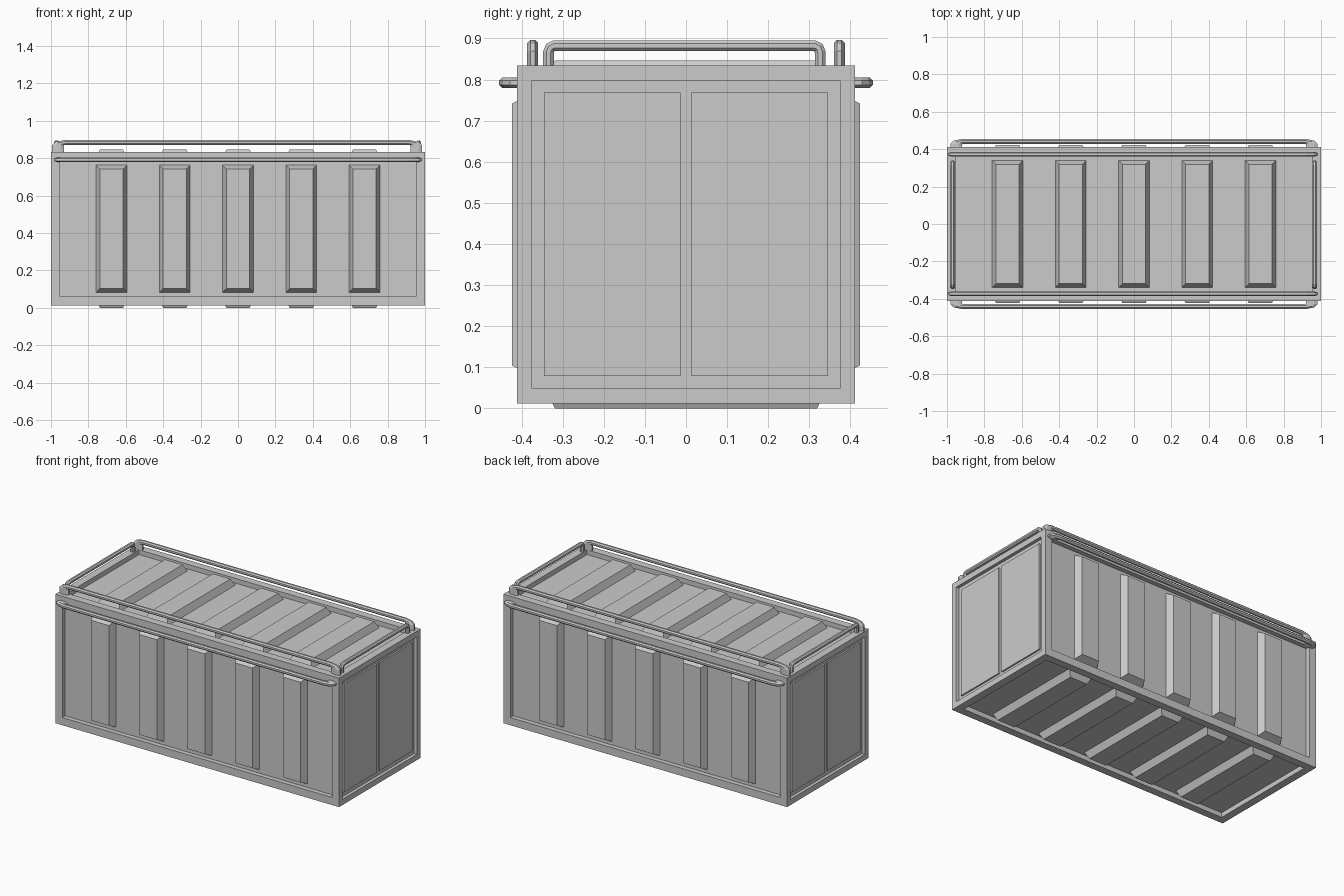
import bpy, bmesh, math
from mathutils import Vector, Matrix

if "Cube" in bpy.data.objects:
    bpy.data.objects.remove(bpy.data.objects["Cube"])

HX, HY, Z0, Z1 = 1.0, 0.411, 0.012, 0.834
ZC = (Z0 + Z1) / 2
HZ = (Z1 - Z0) / 2
RECESS, RIB_H = 0.03, 0.042


def finish(bm, name, matrix=None):
    if matrix:
        bm.transform(matrix)
    bmesh.ops.recalc_face_normals(bm, faces=bm.faces)
    me = bpy.data.meshes.new(name)
    bm.to_mesh(me)
    bm.free()
    ob = bpy.data.objects.new(name, me)
    bpy.context.collection.objects.link(ob)
    return ob


def basis(u, v, w, origin):
    """Matrix taking local x, y, z to the directions u, v, w."""
    m = Matrix((u, v, w)).transposed().to_4x4()
    m.translation = Vector(origin)
    return m


def box(name, center, size):
    bm = bmesh.new()
    bmesh.ops.create_cube(bm, size=1)
    bmesh.ops.scale(bm, vec=size, verts=bm.verts)
    return finish(bm, name, Matrix.Translation(center))


# Container body: a box with every face inset and pushed inwards
bm = bmesh.new()
bmesh.ops.create_cube(bm, size=2)
bmesh.ops.scale(bm, vec=(HX, HY, HZ), verts=bm.verts)
bm.normal_update()
for f in list(bm.faces):
    end = abs(f.normal.x) > 0.5
    n = f.normal.copy()
    bmesh.ops.inset_individual(bm, faces=[f], thickness=0.052 if end else 0.069)
    new = bmesh.ops.extrude_discrete_faces(bm, faces=[f])["faces"][0]
    bmesh.ops.translate(bm, verts=new.verts, vec=-n * (0.02 if end else RECESS))
finish(bm, "container_body", Matrix.Translation((0, 0, ZC)))

# Door leaves in both ends
for sx in (-1, 1):
    for sy in (-1, 1):
        box("door_leaf", (sx * 0.98, sy * 0.179, 0.424), (0.02, 0.332, 0.69))


# Pressed ribs on the sides, roof and floor
def rib(name, half_len, matrix):
    bm = bmesh.new()
    bmesh.ops.create_cube(bm, size=2)
    for v in bm.verts:
        top = v.co.z > 0
        v.co.x *= 0.062 if top else 0.084
        v.co.y *= half_len - (0.023 if top else 0)
        v.co.z = RIB_H if top else -0.004
    finish(bm, name, matrix)


X, Y, Z = Vector((1, 0, 0)), Vector((0, 1, 0)), Vector((0, 0, 1))
for i in range(-2, 3):
    x = i * 0.338
    for s in (-1, 1):
        rib("side_rib", HZ - 0.069, basis(X, Z, s * Y, (x, s * (HY - RECESS), ZC)))
        rib("roof_rib" if s > 0 else "floor_rib", HY - 0.069,
            basis(X, Y, s * Z, (x, 0, ZC + s * (HZ - RECESS))))


# Tubular rails: eight-sided bracket, stretched along its length
def rail(name, half_len, stretch, height, matrix):
    r = 0.0135
    a = half_len / stretch - r
    h = height - r
    left = [(-a, -0.005), (-a, h - 0.016), (-a + 0.004, h - 0.005), (-a + 0.015, h)]
    path = [Vector(p) for p in left + [(-p[0], p[1]) for p in reversed(left)]]
    bm = bmesh.new()
    rings = []
    for i, p in enumerate(path):
        d = (path[min(i + 1, len(path) - 1)] - path[max(i - 1, 0)]).normalized()
        if i == 1 or i == 2 or i == 5 or i == 6 or i == 3 or i == 4:
            d = ((path[i + 1] - p).normalized() + (p - path[i - 1]).normalized()).normalized()
        n = Vector((-d.y, d.x))
        ring = []
        for k in range(8):
            t = math.tau * (k + 0.5) / 8
            c = p + n * r * 1.06 * math.cos(t)
            ring.append(bm.verts.new((c.x * stretch, r * 1.06 * math.sin(t), c.y)))
        rings.append(ring)
    for q, w in zip(rings, rings[1:]):
        for k in range(8):
            bm.faces.new((q[k], q[(k + 1) % 8], w[(k + 1) % 8], w[k]))
    bm.faces.new(rings[0])
    bm.faces.new(rings[-1])
    finish(bm, name, matrix)


for s in (-1, 1):
    rail("roof_end_rail", 0.344, 1.0, 0.062, basis(Y, X, Z, (s * 0.968 - 0.002, -0.004, Z1)))
    rail("roof_long_rail", 0.99, 2.4, 0.063, basis(X, Y, Z, (-0.005, s * 0.373, Z1)))
    rail("side_rail", 0.983, 2.4, 0.044, basis(X, Z, s * Y, (0, s * HY, 0.792)))
